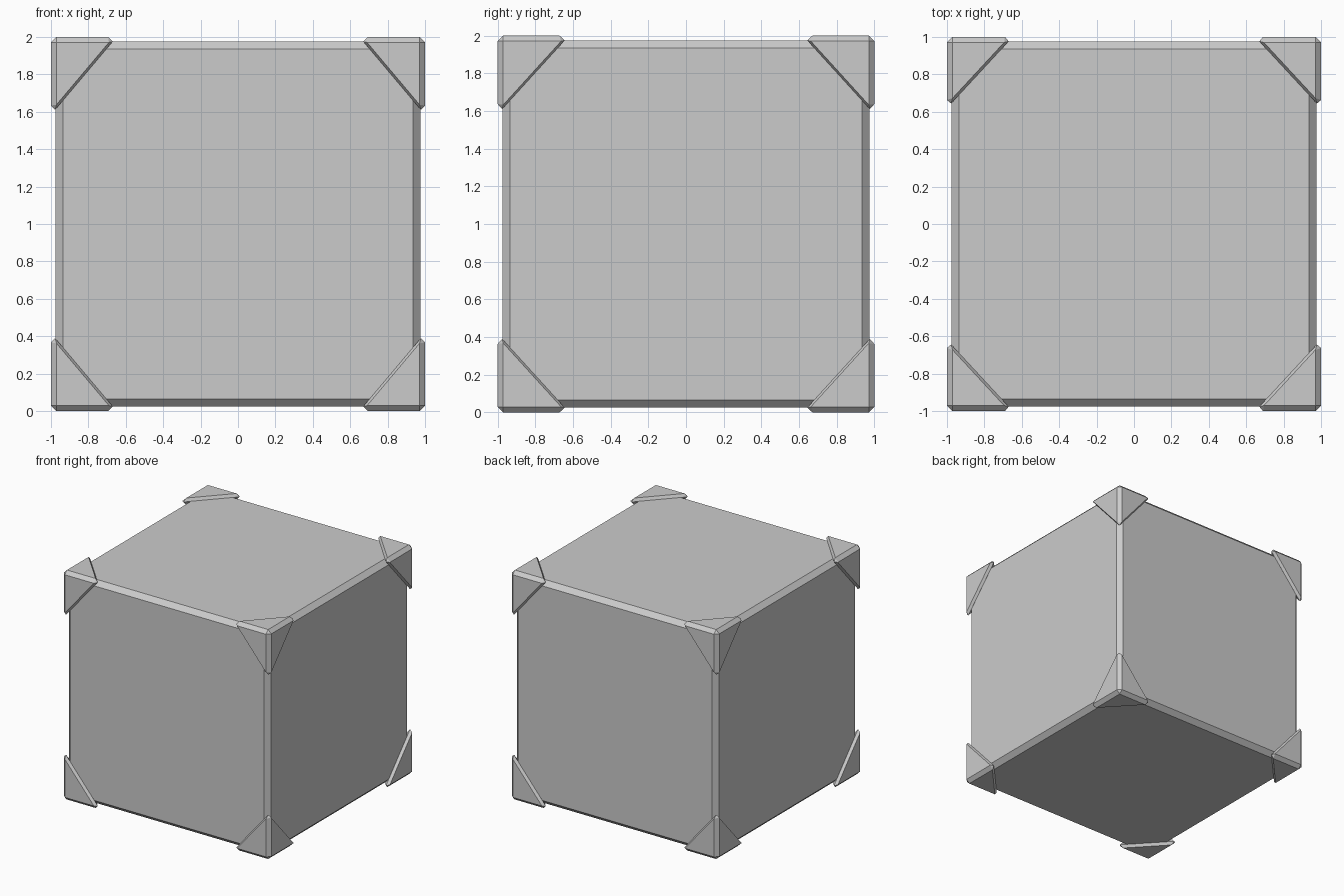
import bpy
import bmesh
from itertools import product
from mathutils import Matrix, Vector

if "Cube" in bpy.data.objects:
    bpy.data.objects.remove(bpy.data.objects["Cube"])

CENTRE = Vector((0, 0, 1))


def finish(name, bm, bevel):
    """Chamfer every edge and turn the bmesh into an object."""
    bmesh.ops.recalc_face_normals(bm, faces=bm.faces[:])
    bmesh.ops.bevel(bm, geom=bm.edges[:], offset=bevel, offset_type='OFFSET',
                    segments=1, affect='EDGES', clamp_overlap=True)
    bmesh.ops.recalc_face_normals(bm, faces=bm.faces[:])
    mesh = bpy.data.meshes.new(name)
    bm.to_mesh(mesh)
    bm.free()
    obj = bpy.data.objects.new(name, mesh)
    bpy.context.collection.objects.link(obj)
    return obj


# Chamfered box body
bm = bmesh.new()
bmesh.ops.create_cube(bm, size=1.95, matrix=Matrix.Translation(CENTRE))
finish("box_body", bm, 0.04)

# Corner guards: chamfered tetrahedra standing slightly proud of the box
LEGS = (0.375, 0.405, 0.445)
for sx, sy, sz in product((-1, 1), repeat=3):
    signs = (sx, sy, sz)
    corner = CENTRE + Vector(signs)
    bm = bmesh.new()
    verts = [bm.verts.new(corner)]
    for axis in range(3):
        tip = corner.copy()
        tip[axis] -= signs[axis] * LEGS[axis]
        verts.append(bm.verts.new(tip))
    for skip in range(4):
        bm.faces.new([v for i, v in enumerate(verts) if i != skip])
    name = "corner_guard_{}_{}_{}".format(
        "top" if sz > 0 else "bottom",
        "back" if sy > 0 else "front",
        "right" if sx > 0 else "left")
    finish(name, bm, 0.03)
